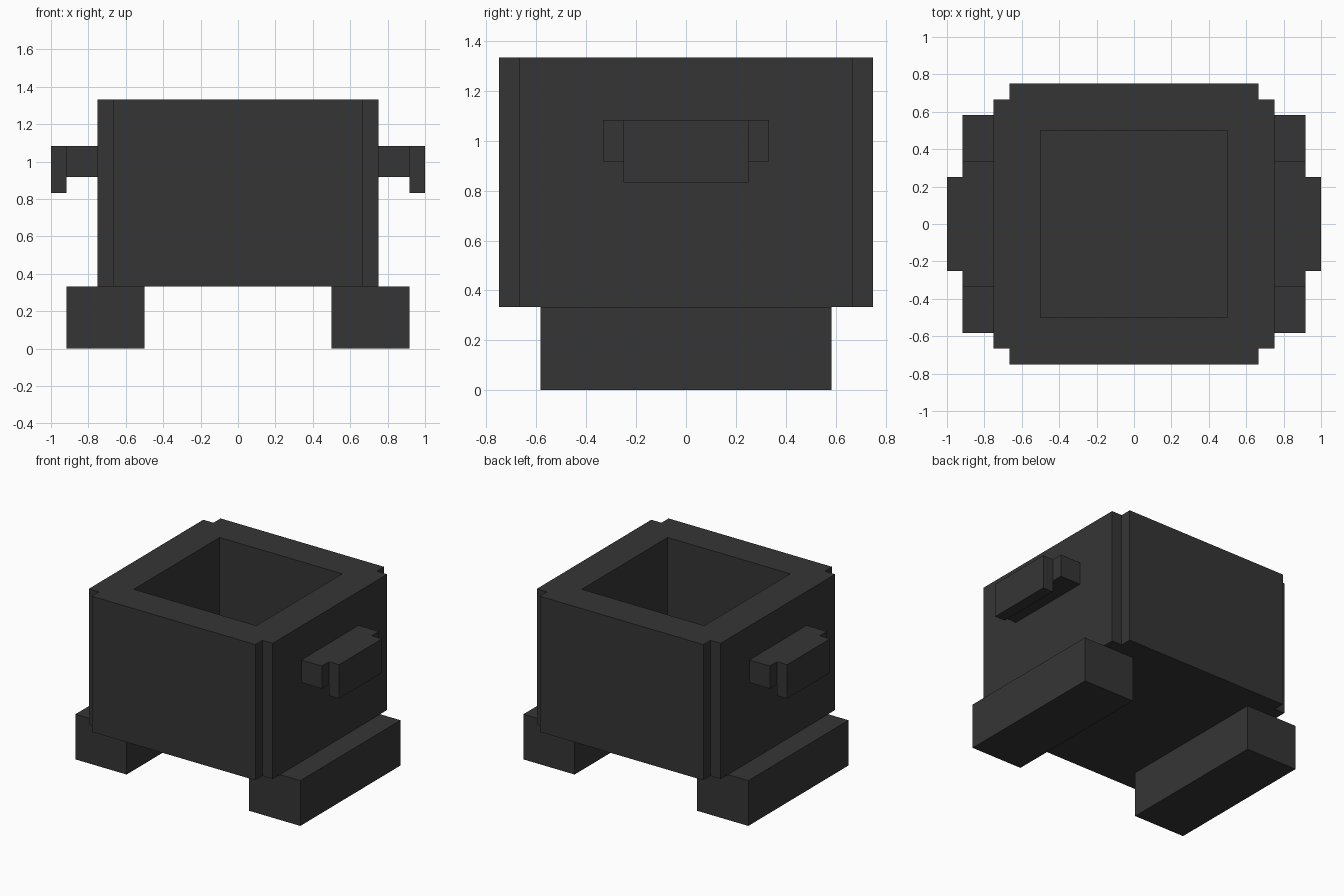
import bpy
import bmesh

default = bpy.data.objects.get("Cube")
if default:
    bpy.data.objects.remove(default, do_unlink=True)

U = 1 / 12  # block unit shared by every part

iron = bpy.data.materials.new("dark iron grey")
iron.use_nodes = True
colour = (0.036, 0.036, 0.036, 1)
iron.diffuse_color = colour
bsdf = next(n for n in iron.node_tree.nodes if n.type == "BSDF_PRINCIPLED")
bsdf.inputs["Base Color"].default_value = colour


def prism(name, profile, z0, z1):
    """Extrude a flat outline, in block units, from z0 to z1."""
    bm = bmesh.new()
    face = bm.faces.new([bm.verts.new((x * U, y * U, z0 * U)) for x, y in profile])
    top = bmesh.ops.extrude_face_region(bm, geom=[face])["geom"]
    verts = [v for v in top if isinstance(v, bmesh.types.BMVert)]
    bmesh.ops.translate(bm, verts=verts, vec=(0, 0, (z1 - z0) * U))
    bmesh.ops.recalc_face_normals(bm, faces=bm.faces)
    mesh = bpy.data.meshes.new(name)
    bm.to_mesh(mesh)
    bm.free()
    mesh.materials.append(iron)
    obj = bpy.data.objects.new(name, mesh)
    bpy.context.collection.objects.link(obj)
    return obj


def rect(x0, x1, half_y):
    return [(x0, -half_y), (x1, -half_y), (x1, half_y), (x0, half_y)]


# Tub: square with notched corners
quarter = [(9, 8), (8, 8), (8, 9)]
outline = []
for turn in range(4):
    outline += quarter
    quarter = [(-y, x) for x, y in quarter]
tub = prism("tub", outline, 4, 16)

# Square cavity, open at the top
cutter = prism("cavity_cutter", rect(-6, 6, 6), 7, 18)
cutter.hide_render = True
cut = tub.modifiers.new("cavity", "BOOLEAN")
cut.operation = "DIFFERENCE"
cut.solver = "EXACT"
cut.object = cutter
hollow = bpy.data.meshes.new_from_object(
    tub.evaluated_get(bpy.context.evaluated_depsgraph_get()))
tub.modifiers.clear()
tub.data = hollow
bpy.data.objects.remove(cutter, do_unlink=True)

# Feet and drooping handles on both sides
for side, s in (("left", 1), ("right", -1)):
    prism(side + "_foot", rect(6 * s, 11 * s, 7), 0, 4)
    prism(side + "_handle_arm", rect(9 * s, 11 * s, 4), 11, 13)
    prism(side + "_handle_grip", rect(11 * s, 12 * s, 3), 10, 13)
